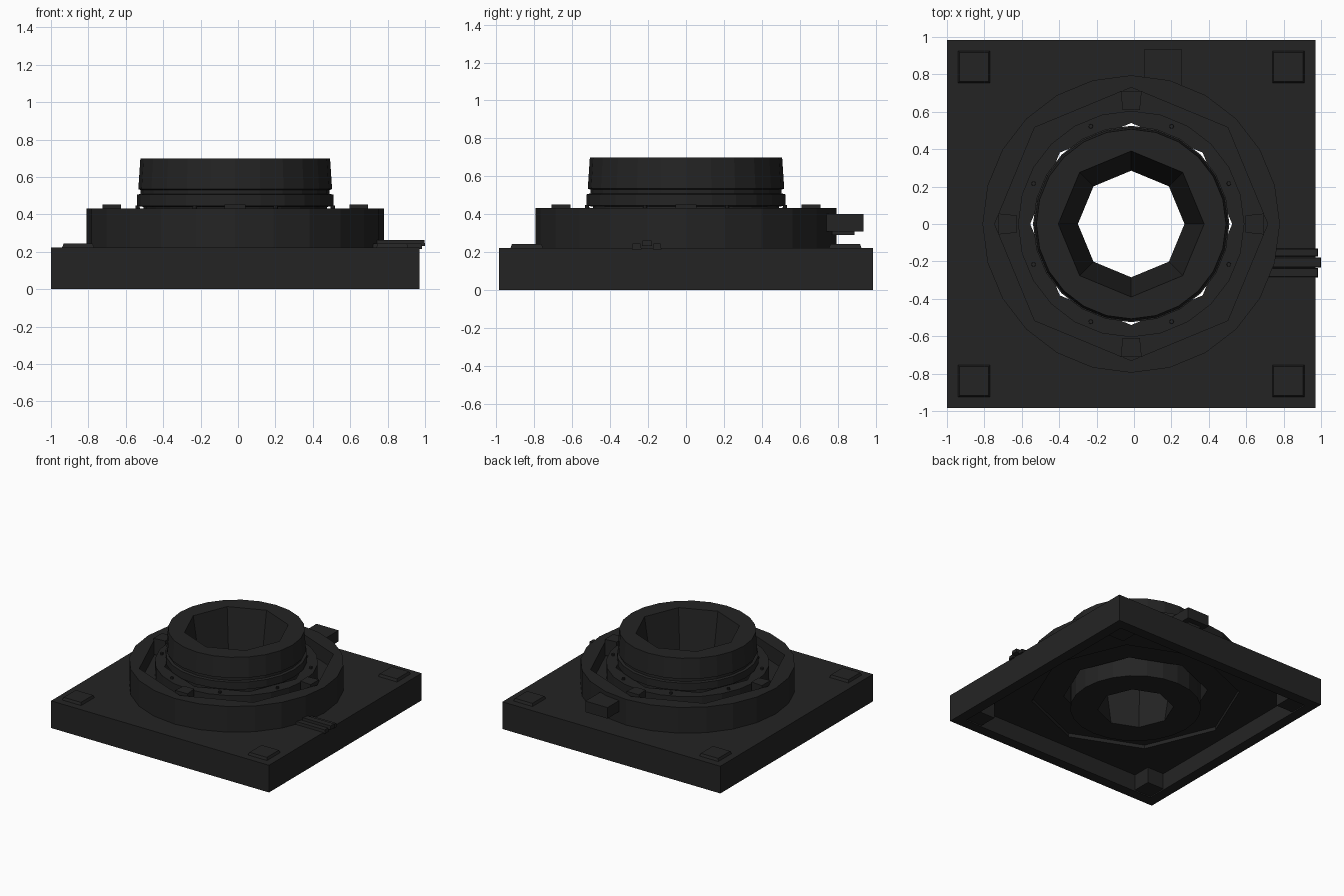
import bpy, bmesh, math
from mathutils import Matrix, Vector

if "Cube" in bpy.data.objects:
    bpy.data.objects.remove(bpy.data.objects["Cube"])

CX = -0.015   # centre of the square base and everything round
N = 24

dark = bpy.data.materials.new("dark_grey")
dark.diffuse_color = (0.0175, 0.0175, 0.0175, 1)
dark.use_nodes = True
dark.node_tree.nodes["Principled BSDF"].inputs["Base Color"].default_value = dark.diffuse_color


def finish(bm, name):
    bmesh.ops.recalc_face_normals(bm, faces=bm.faces)
    me = bpy.data.meshes.new(name)
    bm.to_mesh(me)
    bm.free()
    me.materials.append(dark)
    ob = bpy.data.objects.new(name, me)
    bpy.context.collection.objects.link(ob)
    return ob


def radius(kind, r, a):
    """Outline radius at angle a: round, octagon (corner on the axes) or square."""
    if kind == 'oct':
        s = math.pi / 4
        return r * math.cos(s / 2) / math.cos(a % s - s / 2)
    if kind == 'sq':
        return r / max(abs(math.cos(a)), abs(math.sin(a)))
    return r


def ring_body(name, profile):
    """Closed profile of (outline, radius, z) swept around the centre axis."""
    bm = bmesh.new()
    loops = []
    for kind, r, z in profile:
        loop = []
        for i in range(N):
            a = i * math.tau / N
            q = radius(kind, r, a)
            loop.append(bm.verts.new((CX + q * math.cos(a), q * math.sin(a), z)))
        loops.append(loop)
    for k, lo in enumerate(loops):
        hi = loops[(k + 1) % len(loops)]
        for i in range(N):
            j = (i + 1) % N
            bm.faces.new((lo[i], lo[j], hi[j], hi[i]))
    return finish(bm, name)


def box(name, x0, x1, y0, y1, z0, z1, taper=0.0):
    bm = bmesh.new()
    bmesh.ops.create_cube(bm, size=1)
    for v in bm.verts:
        t = taper if v.co.z > 0 else 0
        sx, sy = v.co.x * 2, v.co.y * 2
        v.co = ((x0 + x1) / 2 + sx * ((x1 - x0) / 2 - t),
                (y0 + y1) / 2 + sy * ((y1 - y0) / 2 - t),
                z1 if v.co.z > 0 else z0)
    return finish(bm, name)


# square base tray, hollow below, with an octagonal step in its ceiling
ring_body("base_tray", [
    ('sq', .985, 0), ('sq', .985, .222), ('oct', .54, .222), ('oct', .54, .17),
    ('oct', .78, .17), ('oct', .78, .14), ('sq', .90, .14), ('sq', .90, 0)])

# round collar with an octagonal moat and an inner flange
ring_body("collar", [
    ('round', .795, .215), ('round', .795, .432), ('oct', .73, .432),
    ('oct', .73, .31), ('round', .605, .31), ('round', .605, .432),
    ('oct', .54, .432), ('oct', .54, .215)])

# barrel with grooves outside and a tapering octagonal bore
ring_body("barrel", [
    ('round', .49, .04), ('round', .49, .44), ('round', .525, .445),
    ('round', .525, .505), ('round', .505, .51), ('round', .505, .53),
    ('round', .518, .535), ('round', .507, .70), ('oct', .39, .70),
    ('oct', .285, .04)])

# corner pads on top and posts inside the tray
for sx in (-1, 1):
    for sy in (-1, 1):
        x, y = CX + sx * .84, sy * .84
        box("corner_pad", x - .09, x + .09, y - .09, y + .09, .21, .243, .012)
        box("corner_post", x - .09, x + .09, y - .09, y + .09, .01, .16)

# four tabs bridging the moat
for k in range(4):
    bm = bmesh.new()
    bmesh.ops.create_cube(bm, size=1)
    for v in bm.verts:
        outer = v.co.x > 0
        w = .056 if outer else .046
        v.co = Vector((.71 if outer else .61, w * (1 if v.co.y > 0 else -1),
                       .452 if v.co.z > 0 else .32))
    bm.transform(Matrix.Translation((CX, 0, 0)) @ Matrix.Rotation(k * math.pi / 2, 4, 'Z'))
    finish(bm, "moat_tab")

# bolts on the flange
for k in range(8):
    a = math.radians(22.5 + 45 * k)
    bm = bmesh.new()
    bmesh.ops.create_cone(bm, cap_ends=True, segments=8, radius1=.013, radius2=.011, depth=.03)
    bm.transform(Matrix.Translation((CX + .565 * math.cos(a), .565 * math.sin(a), .433)))
    finish(bm, "flange_bolt")

# cable strip on the right: two rails and a raised middle bar
box("cable_rail", .72, .985, -.285, -.235, .215, .245, .004)
box("cable_rail", .72, .985, -.175, -.13, .215, .245, .004)
box("cable_bar", .70, 1.0, -.232, -.178, .232, .262, .003)

# box on the back of the collar
box("rear_box", .055, .255, .70, .935, .31, .40)
box("rear_box_foot", .10, .21, .77, .89, .29, .312)
